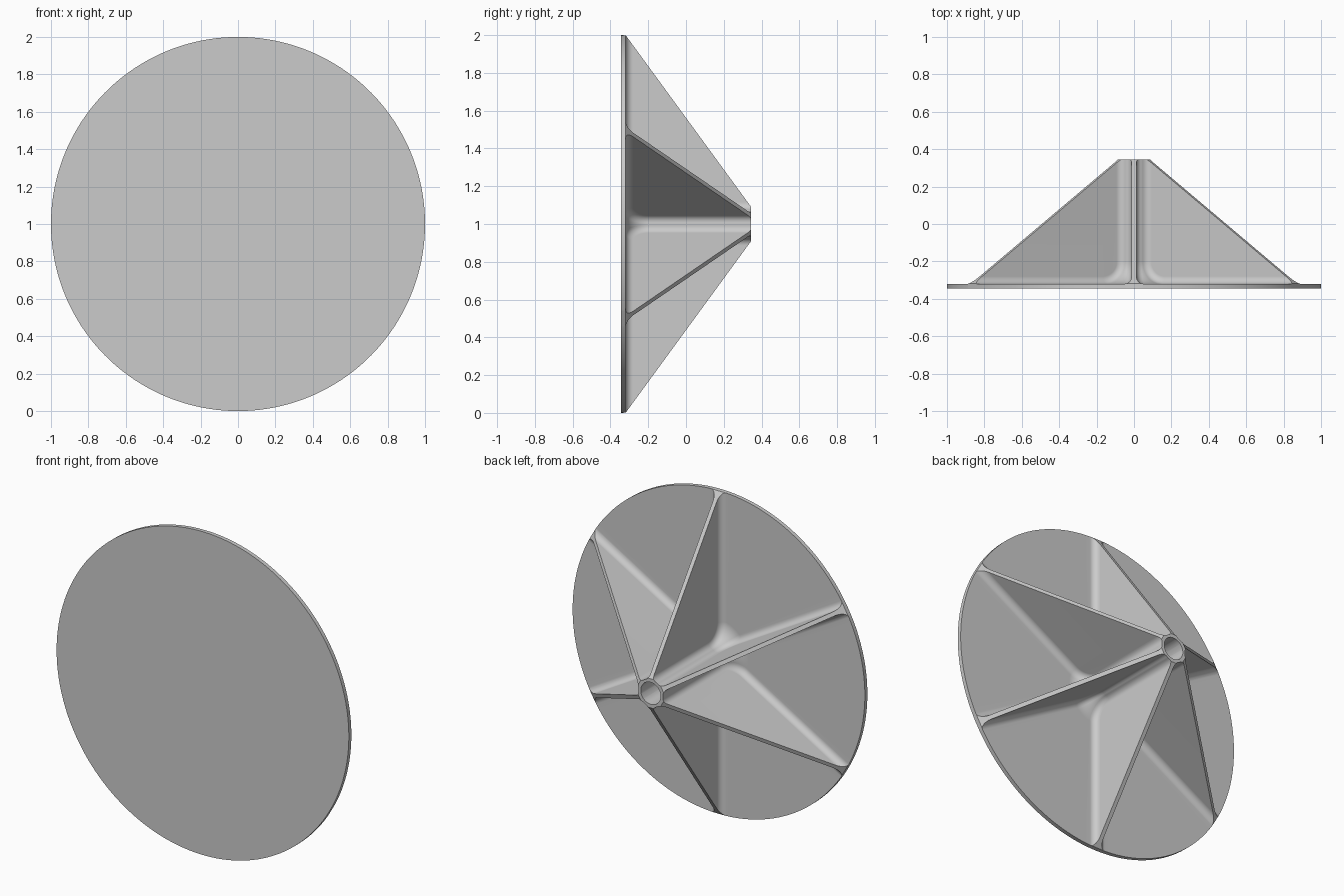
import bpy, bmesh
from math import sin, cos, pi, atan2, sqrt, radians, hypot
from mathutils import Vector, Matrix

cube = bpy.data.objects.get("Cube")
if cube:
    bpy.data.objects.remove(cube)

FLOOR, TOP, FRONT = -0.32, 0.345, -0.345
HUB, HOLE = 0.085, 0.068
CREST = 0.09           # radius where the rib tops meet the hub end
HALF_RIB = 0.0125      # half the rib thickness
ROOT = 0.12            # fillet between hub and disc
FILLET = 0.04          # fillet along the ribs

grey = bpy.data.materials.new("plain grey")
grey.use_nodes = True
colour = (0.6, 0.6, 0.6, 1)
grey.diffuse_color = colour
grey.node_tree.nodes["Principled BSDF"].inputs["Base Color"].default_value = colour

bm = bmesh.new()


def stations():
    """Hub wall, root fillet and disc floor: radius, height and normal."""
    yield HUB, TOP, 1, 0
    n = 12
    for i in range(n + 1):
        a = pi / 2 * i / n
        yield (HUB + ROOT * (1 - cos(a)), FLOOR + ROOT * (1 - sin(a)),
               cos(a), sin(a))
    yield 1, FLOOR, 0, 1


def half_row(r, h, nr, nh):
    """Rolling-ball fillet from a rib face down to the middle of a pocket."""
    v = HALF_RIB + FILLET
    u = sqrt((r + FILLET * nr) ** 2 - v * v)
    t = atan2(v, u)
    centre = Vector((u, v, h + FILLET * nh))
    start = Vector((0, -1, 0))
    end = Vector((-nr * cos(t), -nr * sin(t), -nh))
    row = [centre + FILLET * start.slerp(end, i / 8) for i in range(9)]
    for i in range(1, 15):
        a = t + (pi / 6 - t) * i / 14
        row.append(Vector((r * cos(a), r * sin(a), h)))
    return row


def sweep(edges, move):
    """Extrude edges, move the new vertices and return the new edges."""
    geom = bmesh.ops.extrude_edge_only(bm, edges=edges)["geom"]
    verts = {g for g in geom if isinstance(g, bmesh.types.BMVert)}
    for v in verts:
        v.co = move(v.co)
    return [e for e in bm.edges if verts.issuperset(e.verts)]


def ring(r, h):
    return lambda co: Vector((co.x, co.y, 0)).normalized() * r + Vector((0, 0, h))


def border(test):
    return [e for e in bm.edges if e.is_boundary
            and all(test(v.co) for v in e.verts)
            and any(abs(v.co.y) > 1e-5 for v in e.verts)]


# Half a pocket: hub, floor and fillets
rows = [[bm.verts.new(p) for p in half_row(*s)] for s in stations()]
for a, b in zip(rows, rows[1:]):
    for i in range(len(a) - 1):
        bm.faces.new((a[i], a[i + 1], b[i + 1], b[i]))

# Rib side, left tall and then trimmed along the sloping rib top
tall = [bm.verts.new((row[0].co.x, HALF_RIB, 2)) for row in rows[1:]]
for i in range(len(tall) - 1):
    bm.faces.new((rows[i + 1][0], rows[i + 2][0], tall[i + 1], tall[i]))
cut = bmesh.ops.bisect_plane(
    bm, geom=bm.verts[:] + bm.edges[:] + bm.faces[:], dist=1e-6,
    plane_co=(1, 0, FLOOR), plane_no=(TOP - FLOOR, 0, 1 - CREST),
    clear_outer=True)["geom_cut"]

# Rib top, from the trimmed edge to the middle of the rib
sweep([g for g in cut if isinstance(g, bmesh.types.BMEdge)],
      lambda co: Vector((co.x, 0, co.z)))

# Hub end and blind bore
edges = border(lambda co: co.z > TOP - 1e-4)
for r, h in ((HOLE, TOP), (HOLE, FLOOR), (0, FLOOR)):
    edges = sweep(edges, ring(r, h))

# Disc rim and flat front
edges = border(lambda co: hypot(co.x, co.y) > 0.99)
for r, h in ((1, FRONT), (0, FRONT)):
    edges = sweep(edges, ring(r, h))


def copy_geometry(geom, matrix):
    new = bmesh.ops.duplicate(bm, geom=geom)["geom"]
    bmesh.ops.transform(bm, matrix=matrix, verts=[
        g for g in new if isinstance(g, bmesh.types.BMVert)])


# Mirror across the rib, then repeat around the hub
copy_geometry(bm.verts[:] + bm.edges[:] + bm.faces[:],
              Matrix.Scale(-1, 4, (0, 1, 0)))
sector = bm.verts[:] + bm.edges[:] + bm.faces[:]
for k in range(1, 6):
    copy_geometry(sector, Matrix.Rotation(k * pi / 3, 4, 'Z'))
bmesh.ops.remove_doubles(bm, verts=bm.verts[:], dist=1e-4)
bmesh.ops.recalc_face_normals(bm, faces=bm.faces[:])

# Turn the axis to point backwards, with one rib upright, and stand it up
bm.transform(Matrix.Translation((0, 0, 1))
             @ Matrix.Rotation(radians(-90), 4, 'X')
             @ Matrix.Rotation(radians(30), 4, 'Z'))
mesh = bpy.data.meshes.new("ribbed_disc")
bm.to_mesh(mesh)
bm.free()
mesh.materials.append(grey)
body = bpy.data.objects.new("ribbed_disc", mesh)
bpy.context.collection.objects.link(body)

# Smooth fillets with crisp rib tops
bpy.ops.object.select_all(action='DESELECT')
body.select_set(True)
bpy.context.view_layer.objects.active = body
bpy.ops.object.shade_smooth_by_angle(angle=radians(25))
weighted = body.modifiers.new("clean_shading", 'WEIGHTED_NORMAL')
weighted.keep_sharp = True
